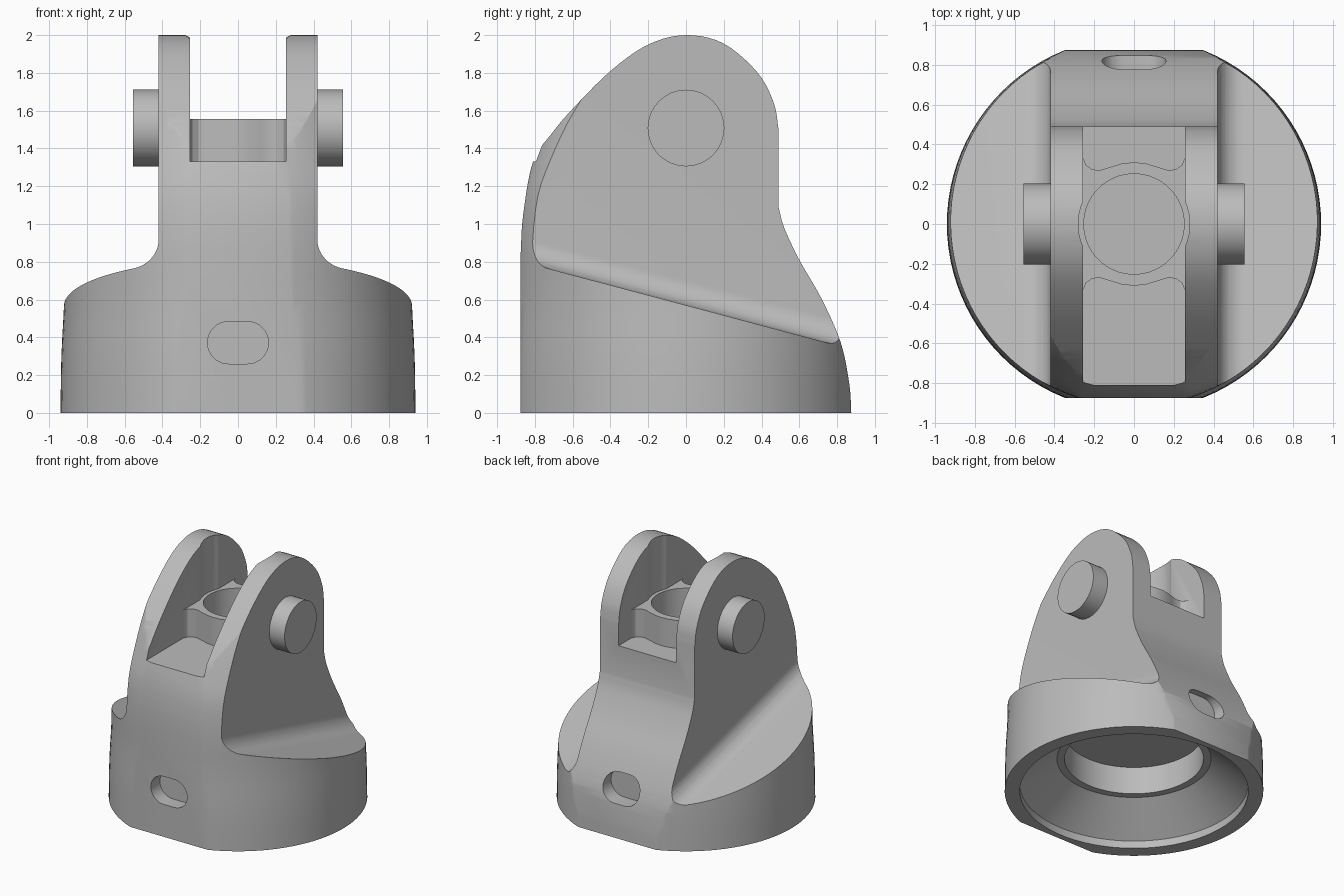
import bpy, bmesh, math
from mathutils import Vector, Matrix

if "Cube" in bpy.data.objects:
    bpy.data.objects.remove(bpy.data.objects["Cube"])

grey = bpy.data.materials.new("plain grey")
grey.use_nodes = True
grey.diffuse_color = (0.5, 0.5, 0.5, 1)
grey.node_tree.nodes["Principled BSDF"].inputs["Base Color"].default_value = (0.5, 0.5, 0.5, 1)


def finish(name, bm):
    bmesh.ops.recalc_face_normals(bm, faces=bm.faces)
    mesh = bpy.data.meshes.new(name)
    bm.to_mesh(mesh)
    bm.free()
    mesh.materials.append(grey)
    obj = bpy.data.objects.new(name, mesh)
    bpy.context.collection.objects.link(obj)
    return obj


def prism(name, outline, place, low, high):
    """Extrude a 2D outline; place(a, b, t) maps it into space."""
    bm = bmesh.new()
    ends = [[bm.verts.new(place(a, b, t)) for a, b in outline] for t in (low, high)]
    for ring in ends:
        bm.faces.new(ring)
    n = len(outline)
    for i in range(n):
        j = (i + 1) % n
        bm.faces.new((ends[0][i], ends[0][j], ends[1][j], ends[1][i]))
    return finish(name, bm)


def lathe(name, profile, sides=96):
    """Turn a closed (radius, z) profile around the z axis."""
    bm = bmesh.new()
    verts = [bm.verts.new((r, 0, z)) for r, z in profile]
    edges = [bm.edges.new(p) for p in zip(verts, verts[1:])]
    bmesh.ops.spin(bm, geom=verts + edges, cent=(0, 0, 0), axis=(0, 0, 1),
                   angle=math.tau, steps=sides, use_duplicate=False)
    bmesh.ops.remove_doubles(bm, verts=bm.verts, dist=1e-5)
    return finish(name, bm)


def curve(points, steps=5):
    """Catmull-Rom samples through the points."""
    p = [Vector(q) for q in points]
    p = [2 * p[0] - p[1]] + p + [2 * p[-1] - p[-2]]
    out = []
    for a, b, c, d in zip(p, p[1:], p[2:], p[3:]):
        for k in range(steps):
            t = k / steps
            out.append(tuple(0.5 * (2 * b + (c - a) * t + (2 * a - 5 * b + 4 * c - d) * t ** 2
                                    + (3 * b - a - 3 * c + d) * t ** 3)))
    return out + [tuple(points[-1])]


def arc(cx, cy, r, start, end, n=10):
    angles = [math.radians(start + (end - start) * i / n) for i in range(n + 1)]
    return [(cx + r * math.cos(a), cy + r * math.sin(a)) for a in angles]


def combine(target, tool, operation):
    mod = target.modifiers.new("combine", 'BOOLEAN')
    mod.operation, mod.object, mod.solver = operation, tool, 'EXACT'
    graph = bpy.context.evaluated_depsgraph_get()
    mesh = bpy.data.meshes.new_from_object(target.evaluated_get(graph))
    target.modifiers.clear()
    target.data = mesh
    bpy.data.objects.remove(tool)


def along_x(a, b, t):
    return (t, a, b)


def along_y(a, b, t):
    return (a, t, b)


def along_z(a, b, t):
    return (a, b, t)


# Body: slightly domed round block trimmed to the side profile
dome = curve([(0.94, 0), (0.935, 0.3), (0.92, 0.6), (0.915, 0.9), (0.89, 1.15),
              (0.835, 1.33), (0.77, 1.5), (0.7, 1.65), (0.62, 1.8), (0.55, 2.05)], 3)
body = lathe("clevis_body", [(0, 0)] + dome + [(0, 2.05)])
front = curve([(-0.875, 0.85), (-0.862, 1.05), (-0.81, 1.33), (-0.71, 1.48), (-0.6, 1.61),
               (-0.4, 1.81), (-0.2, 1.95), (0, 2), (0.2, 1.955), (0.38, 1.8),
               (0.465, 1.64), (0.49, 1.5)])
back = curve([(0.49, 1.09), (0.52, 0.98), (0.6, 0.81), (0.72, 0.6), (0.82, 0.37),
              (0.865, 0.15), (0.875, 0)])
side = [(-0.875, -0.1)] + front + back + [(0.875, -0.1)]
combine(body, prism("side_profile", side, along_x, -1.2, 1.2), 'INTERSECT')

# Sloping shoulders with a fillet against the cheeks
shoulder = [(0.42, 3)] + arc(0.55, 0.13, 0.13, 180, 270) + [(1.5, 0), (1.5, 3)]
for s in (-1, 1):
    cutter = prism("shoulder_cutter", shoulder,
                   lambda a, b, t: (s * a, t, b + 0.57 - 0.266 * t), -1.2, 1.2)
    combine(body, cutter, 'DIFFERENCE')

# Slot between the cheeks, with round clearance above the boss
slot = [(-0.255, 1.33), (0.255, 1.33), (0.255, 2.3), (-0.255, 2.3)]
combine(body, prism("slot_cutter", slot, along_y, -1.2, 1.2), 'DIFFERENCE')
clearance = arc(0, 0, 0.28, 0, 354.375, 63)
combine(body, prism("clearance_cutter", clearance, along_z, 1.555, 2.3), 'DIFFERENCE')

# Central boss flaring into the cheeks, with a blind bore
quarter = [(0, 0.31), (0.06, 0.304), (0.12, 0.286), (0.17, 0.27), (0.21, 0.274),
           (0.24, 0.295), (0.255, 0.33), (0.265, 0.33)]
half = quarter + [(x, -y) for x, y in reversed(quarter)]
boss = half + [(-x, y) for x, y in reversed(half[1:-1])]
combine(body, prism("boss", boss, along_z, 1.2, 1.555), 'UNION')
bore = arc(0, 0, 0.252, 0, 354.375, 63)
combine(body, prism("bore_cutter", bore, along_z, 1.15, 1.8), 'DIFFERENCE')

# Stepped socket underneath
socket = [(0, -0.1), (0.83, -0.1), (0.83, 0.06), (0.56, 0.27), (0.505, 0.27),
          (0.505, 0.49), (0, 0.49)]
combine(body, lathe("socket_cutter", socket), 'DIFFERENCE')

# Shallow rounded recesses at the front and back
recess = arc(0.05, 0.372, 0.112, -90, 90) + arc(-0.05, 0.372, 0.112, 90, 270)
for low, high in ((-1.2, -0.76), (0.72, 1.2)):
    combine(body, prism("recess_cutter", recess, along_y, low, high), 'DIFFERENCE')

# Pivot pin ends
pin = arc(0, 1.508, 0.203, 0, 348.75, 31)
parts = [body]
for name, s in (("left_pin", 1), ("right_pin", -1)):
    parts.append(prism(name, pin, along_x, s * 0.4, s * 0.555))

# Smooth shading with sharp edges kept
bpy.ops.object.select_all(action='DESELECT')
for obj in parts:
    obj.select_set(True)
bpy.context.view_layer.objects.active = body
bpy.ops.object.shade_smooth_by_angle(angle=math.radians(28))
